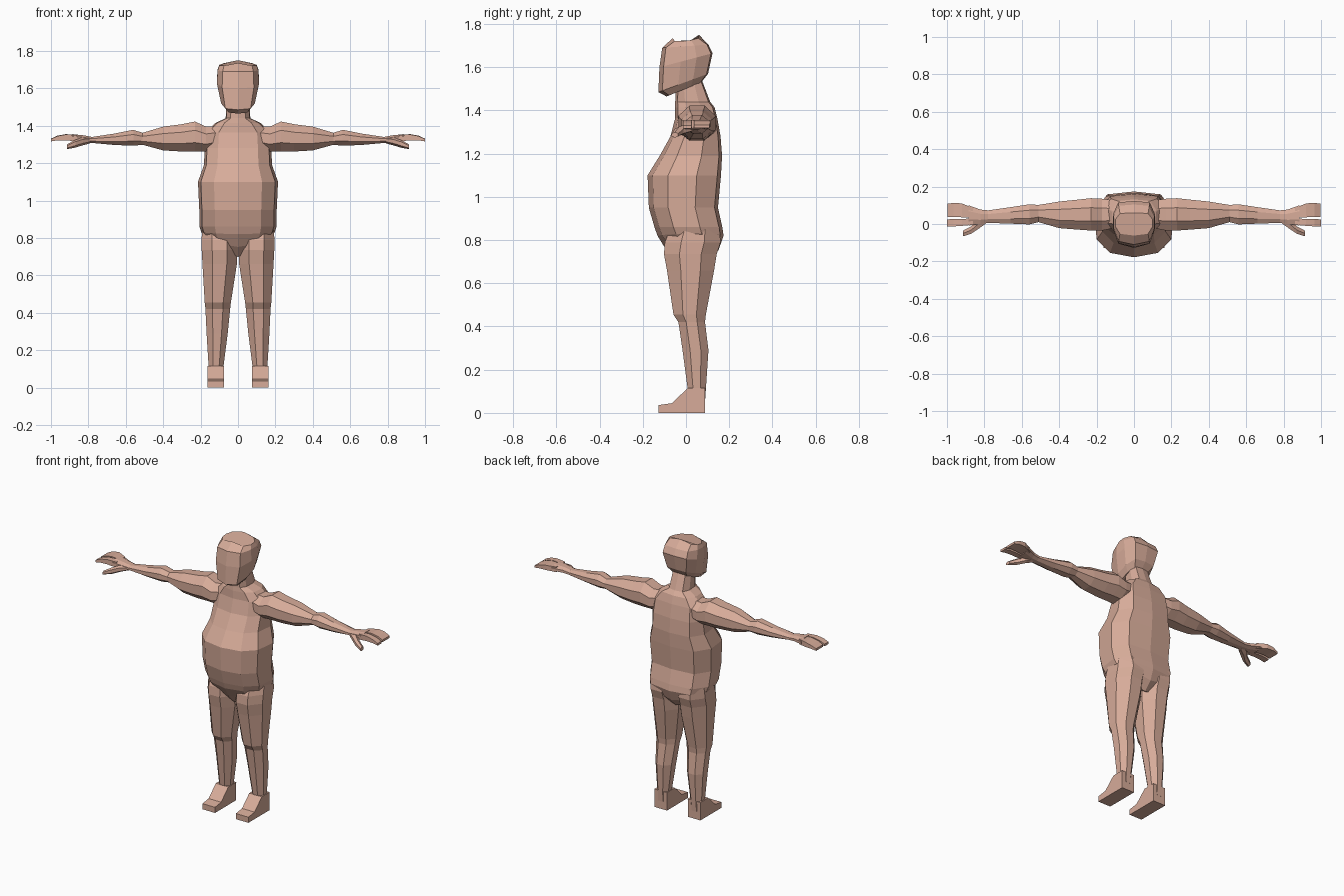
import bpy, bmesh, math

skin = bpy.data.materials.new("skin")
skin.diffuse_color = (0.68, 0.41, 0.32, 1)


def finish(name, bm, mirror=False):
    bmesh.ops.recalc_face_normals(bm, faces=bm.faces)
    me = bpy.data.meshes.new(name)
    bm.to_mesh(me)
    bm.free()
    me.materials.append(skin)
    ob = bpy.data.objects.new(name, me)
    bpy.context.collection.objects.link(ob)
    if mirror:
        ob.modifiers.new("mirror", 'MIRROR')
    return ob


def loft(name, rings, mirror=False):
    """Skin a list of equal-length point rings and cap both ends."""
    bm = bmesh.new()
    rows = [[bm.verts.new(p) for p in r] for r in rings]
    n = len(rows[0])
    for a, b in zip(rows, rows[1:]):
        for i in range(n):
            j = (i + 1) % n
            bm.faces.new((a[i], a[j], b[j], b[i]))
    bm.faces.new(rows[0])
    bm.faces.new(rows[-1])
    return finish(name, bm, mirror)


def polygon(n, u0, u1, v0, v1):
    """n-sided section whose flats touch the given bounds."""
    k = 1 / math.cos(math.pi / n)
    pts = []
    for i in range(n):
        a = (i + 0.5) * math.tau / n
        pts.append(((u0 + u1) / 2 + (u1 - u0) / 2 * k * math.cos(a),
                    (v0 + v1) / 2 + (v1 - v0) / 2 * k * math.sin(a)))
    return pts


def along_x(name, n, rows):   # rows: x, y0, y1, z0, z1
    loft(name, [[(x, y, z) for y, z in polygon(n, *r)] for x, *r in rows], True)


def along_z(name, n, rows):   # rows: z, x0, x1, y0, y1
    loft(name, [[(x, y, z) for x, y in polygon(n, *r)] for z, *r in rows], True)


def symmetric(half):
    """Close a half ring that starts and ends on x = 0."""
    return half + [(-x, y, z) for x, y, z in half[-2:0:-1]]


# Torso and neck: z, front, back, half width, lift of the sides
torso = [
    (1.55, -.045, .070, .060, 0), (1.44, -.050, .112, .066, 0),
    (1.415, -.050, .132, .120, 0), (1.365, -.050, .145, .170, 0),
    (1.28, -.072, .160, .178, 0), (1.19, -.122, .167, .182, 0),
    (1.10, -.178, .162, .214, 0), (.95, -.172, .148, .207, 0),
    (.86, -.146, .168, .206, 0), (.82, -.132, .174, .196, .01),
    (.752, -.090, .150, .175, .05), (.70, -.040, .100, .080, .03)]
shape = [(0, 0), (.6, .07), (.93, .28), (1, .67), (.72, .95), (0, 1)]
loft("torso", [symmetric([(w * u, f + (b - f) * v, z + lift * u * u)
                          for u, v in shape]) for z, f, b, w, lift in torso])

# Head: front z, back z, front y, back y, half width, drop at the sides
head = [
    (1.465, 1.53, -.090, .070, .065, 0), (1.485, 1.57, -.128, .102, .090, 0),
    (1.60, 1.665, -.123, .123, .113, 0), (1.69, 1.705, -.110, .104, .109, 0),
    (1.735, 1.75, -.062, .060, .100, .02)]
shape = [(0, 0), (.75, .08), (1, .4), (1, .7), (.75, .97), (0, 1)]
loft("head", [symmetric([(w * u, f + (b - f) * v, za + (zb - za) * v - drop * u)
                         for u, v in shape]) for za, zb, f, b, w, drop in head])

# Arms, ending in the palms
along_x("arm", 8, [
    (.10, -.02, .125, 1.28, 1.40), (.17, -.035, .135, 1.262, 1.395),
    (.23, -.035, .138, 1.263, 1.422), (.30, -.030, .130, 1.262, 1.408),
    (.40, -.022, .120, 1.268, 1.395), (.51, .010, .102, 1.298, 1.362),
    (.56, -.002, .105, 1.293, 1.378), (.66, .002, .090, 1.297, 1.358),
    (.78, .006, .073, 1.308, 1.340), (.82, .0, .077, 1.310, 1.348),
    (.885, -.008, .100, 1.316, 1.355)])

# Fingers and thumb
along_x("finger_block", 4, [
    (.86, .034, .086, 1.317, 1.350), (.92, .036, .110, 1.325, 1.355),
    (.965, .037, .113, 1.325, 1.347), (.998, .038, .108, 1.318, 1.332)])
along_x("index_finger", 4, [
    (.86, -.004, .030, 1.315, 1.350), (.92, -.010, .027, 1.322, 1.353),
    (.965, -.013, .026, 1.322, 1.345), (1.0, -.014, .025, 1.316, 1.330)])
along_x("thumb", 6, [
    (.79, .004, .045, 1.308, 1.335), (.83, -.025, .030, 1.298, 1.335),
    (.87, -.052, -.012, 1.286, 1.322), (.915, -.066, -.036, 1.276, 1.298)])

# Legs
along_z("leg", 8, [
    (.86, .02, .19, -.07, .155), (.79, .003, .195, -.098, .160),
    (.735, .002, .194, -.102, .142), (.66, .006, .190, -.088, .130),
    (.455, .038, .178, -.058, .092), (.42, .042, .174, -.035, .088),
    (.29, .055, .168, -.016, .104), (.11, .078, .157, .008, .092),
    (.05, .076, .162, .0, .088)])

# Feet: side profile carried across the width
foot = [(.087, 0), (.087, .045), (.088, .115), (.008, .115),
        (-.065, .045), (-.127, .036), (-.127, 0)]
loft("foot", [[(x, y, z) for y, z in foot] for x in (.074, .163)], True)
